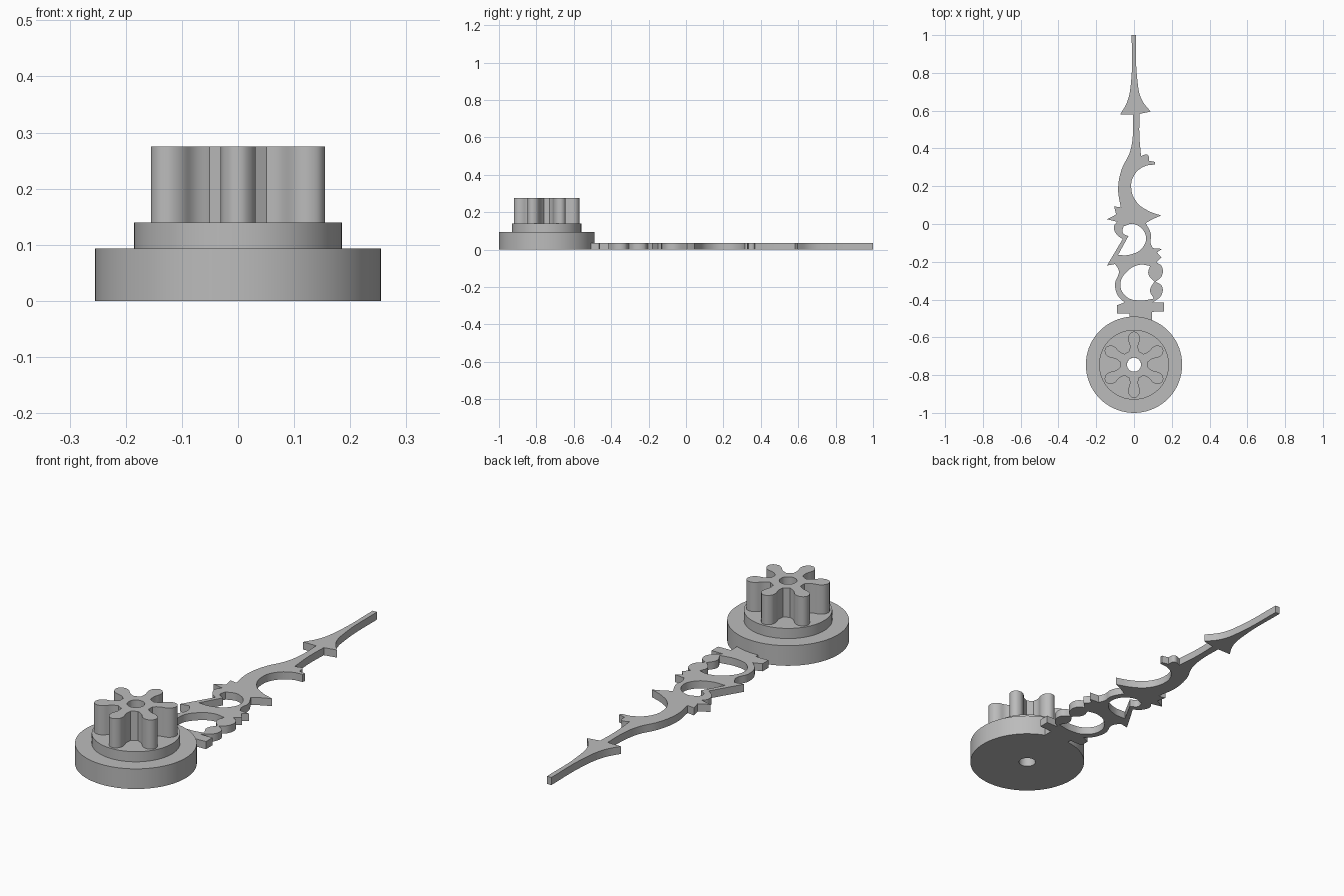
import bpy
import bmesh
from math import sin, cos, pi, radians
from mathutils import Vector, Matrix

HUB_Y = -0.745
BORE = 0.037
CORNER, SMOOTH = "VECTOR", "AUTO"

cube = bpy.data.objects.get("Cube")
if cube:
    bpy.data.objects.remove(cube)

grey = bpy.data.materials.new("plain grey")
grey.use_nodes = True
grey.diffuse_color = (0.5, 0.5, 0.5, 1)
grey.node_tree.nodes["Principled BSDF"].inputs["Base Color"].default_value = grey.diffuse_color


def add_part(name, bm):
    """Clean up a bmesh and link it as a finished object."""
    bmesh.ops.remove_doubles(bm, verts=bm.verts, dist=0.00001)
    bmesh.ops.recalc_face_normals(bm, faces=bm.faces)
    mesh = bpy.data.meshes.new(name)
    bm.to_mesh(mesh)
    bm.free()
    mesh.materials.clear()
    mesh.materials.append(grey)
    obj = bpy.data.objects.new(name, mesh)
    bpy.context.collection.objects.link(obj)
    bpy.ops.object.select_all(action="DESELECT")
    obj.select_set(True)
    bpy.context.view_layer.objects.active = obj
    bpy.ops.object.shade_smooth_by_angle(angle=radians(30))
    return obj


def cut_plate(name, loops, bottom, top, y=0):
    """Extrude closed outlines; loops after the first one are holes."""
    curve = bpy.data.curves.new(name + " outline", "CURVE")
    curve.dimensions = "2D"
    curve.fill_mode = "BOTH"
    curve.resolution_u = 6
    curve.extrude = (top - bottom) / 2
    for loop in loops:
        spline = curve.splines.new("BEZIER")
        spline.bezier_points.add(len(loop) - 1)
        spline.use_cyclic_u = True
        for point, (kind, px, py) in zip(spline.bezier_points, loop):
            point.co = (px, py, 0)
        for point, (kind, px, py) in zip(spline.bezier_points, loop):
            point.handle_left_type = kind
            point.handle_right_type = kind
    helper = bpy.data.objects.new(name + " outline", curve)
    bpy.context.collection.objects.link(helper)
    bpy.context.view_layer.update()
    graph = bpy.context.evaluated_depsgraph_get()
    mesh = bpy.data.meshes.new_from_object(helper.evaluated_get(graph))
    bm = bmesh.new()
    bm.from_mesh(mesh)
    bmesh.ops.translate(bm, verts=bm.verts, vec=(0, y, (bottom + top) / 2))
    bpy.data.objects.remove(helper)
    bpy.data.meshes.remove(mesh)
    return add_part(name, bm)


# Stepped round base with a through bore
profile = [(BORE, 0), (0.255, 0), (0.255, 0.093), (0.185, 0.093), (0.185, 0.14), (BORE, 0.14)]
bm = bmesh.new()
ring = [bm.verts.new((r, 0, z)) for r, z in profile]
edges = [bm.edges.new((ring[i - 1], ring[i])) for i in range(len(ring))]
bmesh.ops.spin(bm, geom=ring + edges, cent=(0, 0, 0), axis=(0, 0, 1), angle=2 * pi, steps=72)
bmesh.ops.translate(bm, verts=bm.verts, vec=(0, HUB_Y, 0))
add_part("stepped_base", bm)

# Six-tooth pinion on top of the base
half_tooth = [
    (CORNER, 0.072, 0.024), (SMOOTH, 0.1, 0.022), (SMOOTH, 0.14, 0.031),
    (SMOOTH, 0.164, 0.022),
]
tooth = [(kind, u, -v) for kind, u, v in half_tooth]
tooth += [(SMOOTH, 0.175, 0)] + half_tooth[::-1]
gear = []
for k in range(6):
    turn = Matrix.Rotation(radians(60 * k + 30), 2)
    gear += [(kind, *(turn @ Vector((u, v)))) for kind, u, v in tooth]
bore = [(SMOOTH, BORE * cos(k * pi / 4), BORE * sin(k * pi / 4)) for k in range(8)]
cut_plate("pinion", [gear, bore], 0.14, 0.275, HUB_Y)

# Ornate pointer: right edge from the tip down to the base
right_edge = [
    (CORNER, 0.01, 1.0), (SMOOTH, 0.018, 0.76), (SMOOTH, 0.04, 0.66),
    (CORNER, 0.088, 0.595), (CORNER, 0.03, 0.583), (SMOOTH, 0.028, 0.48),
    (CORNER, 0.037, 0.36), (SMOOTH, 0.072, 0.366), (CORNER, 0.08, 0.335),
    (CORNER, 0.112, 0.328), (CORNER, 0.11, 0.315),
    # crescent
    (SMOOTH, 0.06, 0.307), (SMOOTH, 0.005, 0.265), (SMOOTH, -0.015, 0.195),
    (SMOOTH, 0.015, 0.115), (SMOOTH, 0.075, 0.07), (CORNER, 0.143, 0.045),
    (SMOOTH, 0.1, 0.026), (CORNER, 0.062, 0.005),
    # upper ring and spurs
    (SMOOTH, 0.09, -0.055), (SMOOTH, 0.088, -0.1), (CORNER, 0.1, -0.128),
    (CORNER, 0.148, -0.132), (CORNER, 0.122, -0.15), (CORNER, 0.145, -0.178),
    (CORNER, 0.118, -0.203),
    # beads and collar
    (SMOOTH, 0.147, -0.225), (SMOOTH, 0.147, -0.275), (CORNER, 0.115, -0.305),
    (SMOOTH, 0.148, -0.33), (SMOOTH, 0.146, -0.375), (CORNER, 0.1, -0.415),
    (CORNER, 0.16, -0.415), (CORNER, 0.16, -0.462), (CORNER, 0.095, -0.465),
    (CORNER, 0.095, -0.51),
]

# Left edge from the base back up to the tip
left_edge = [
    (CORNER, -0.025, -0.51), (CORNER, -0.025, -0.473), (CORNER, -0.09, -0.473),
    (CORNER, -0.09, -0.43), (CORNER, -0.05, -0.415), (SMOOTH, -0.085, -0.38),
    (SMOOTH, -0.1, -0.315), (SMOOTH, -0.08, -0.25), (CORNER, -0.1, -0.212),
    (CORNER, -0.143, -0.22), (CORNER, -0.06, -0.08), (SMOOTH, -0.092, -0.055),
    (SMOOTH, -0.106, -0.015), (CORNER, -0.09, 0.012), (CORNER, -0.143, 0.025),
    (CORNER, -0.095, 0.05), (CORNER, -0.105, 0.093), (CORNER, -0.07, 0.088),
    # neck and arrowhead
    (SMOOTH, -0.084, 0.185), (SMOOTH, -0.065, 0.29), (SMOOTH, -0.022, 0.38),
    (SMOOTH, -0.006, 0.47), (CORNER, -0.006, 0.58), (CORNER, -0.073, 0.58),
    (SMOOTH, -0.035, 0.65), (SMOOTH, -0.015, 0.76), (CORNER, -0.012, 1.0),
]

# Pierced openings
upper_hole = [
    (CORNER, -0.055, -0.012), (SMOOTH, 0.0, 0.0), (SMOOTH, 0.062, -0.06),
    (SMOOTH, 0.045, -0.125), (SMOOTH, -0.02, -0.162), (CORNER, -0.085, -0.165),
    (CORNER, -0.03, -0.065), (SMOOTH, -0.06, -0.045),
]
lower_hole = [
    (CORNER, 0.085, -0.222), (SMOOTH, 0.03, -0.216), (SMOOTH, -0.035, -0.25),
    (SMOOTH, -0.072, -0.32), (SMOOTH, -0.04, -0.385), (SMOOTH, 0.03, -0.405),
    (CORNER, 0.105, -0.395), (SMOOTH, 0.085, -0.35), (CORNER, 0.108, -0.305),
    (SMOOTH, 0.076, -0.265),
]
cut_plate("pointer", [right_edge + left_edge, upper_hole, lower_hole], 0, 0.035)
